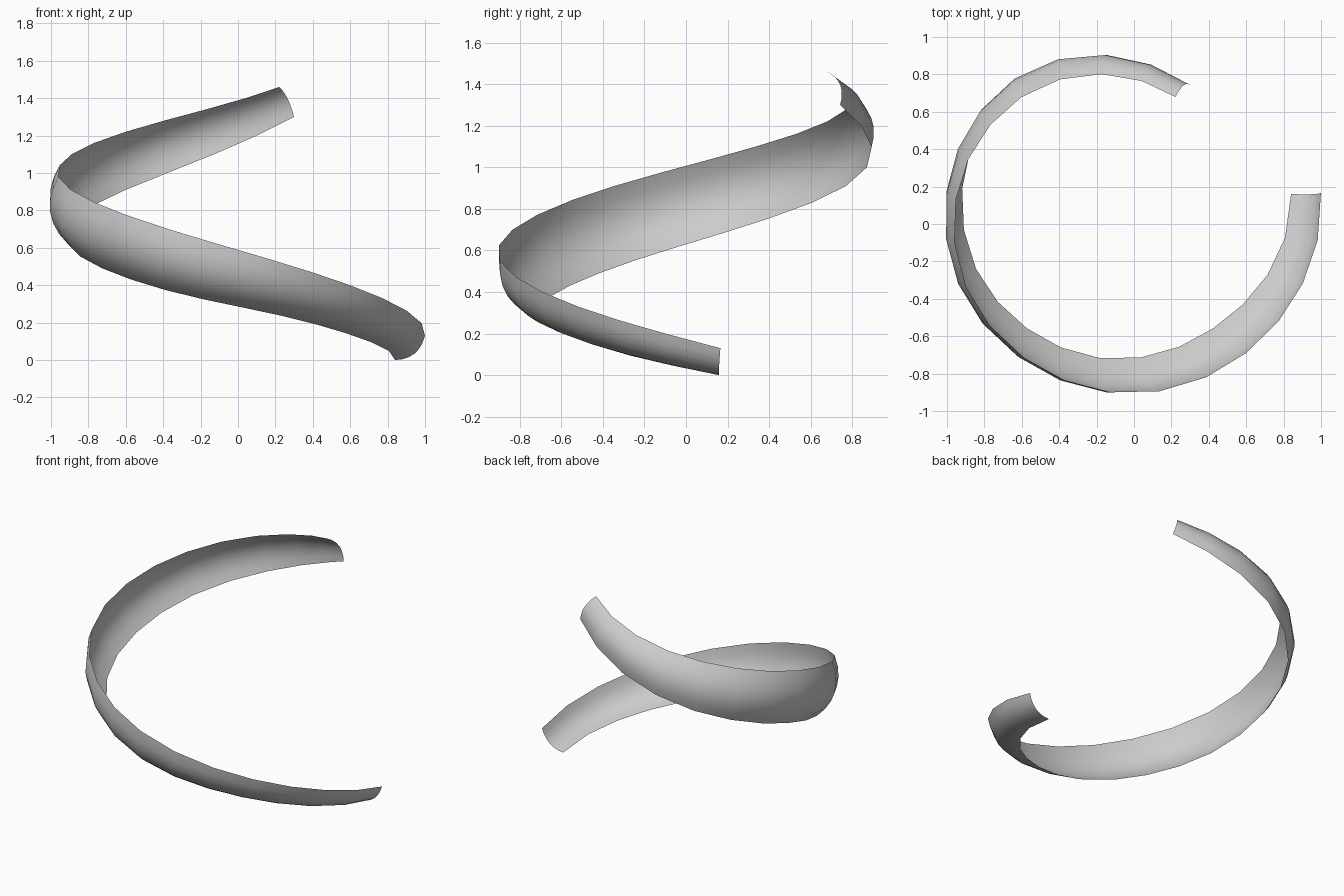
import bpy
import bmesh
from math import cos, sin, radians
from mathutils import Vector

if "Cube" in bpy.data.objects:
    bpy.data.objects.remove(bpy.data.objects["Cube"], do_unlink=True)

RIBS = 20      # segments along the spiral
ACROSS = 6     # segments across the band
BULGE = 0.19   # arc height of the cross-section relative to its width

# Guide rails in cylindrical form: radius, angle in degrees, height
LOWER = [(.855, 10.8, 0), (.70, -53, .19), (.767, -120.6, .375),
         (.91, -178, .62), (.976, -232, .91), (.80, -292, 1.30)]
UPPER = [(1.013, 9.4, .13), (.914, -49, .40), (.914, -114, .70),
         (.965, -174, .98), (.907, -228.4, 1.22), (.715, -288, 1.46)]


def rail_point(keys, t):
    """Smoothly interpolate a rail at t from 0 to 1."""
    k = [Vector(p) for p in keys]
    k = [2 * k[0] - k[1]] + k + [2 * k[-1] - k[-2]]
    s = t * (len(keys) - 1)
    i = min(int(s), len(keys) - 2)
    f = s - i
    a, b, c, d = k[i:i + 4]
    r, ang, z = b + (c - a) * f / 2 + (a - 2.5 * b + 2 * c - d / 2) * f**2 \
        + (1.5 * (b - c) + (d - a) / 2) * f**3
    return Vector((r * cos(radians(ang)), r * sin(radians(ang)), z))


def rib(i):
    """Curved cross-section between the two rails, bowed outwards."""
    lo, up = (rail_point(keys, i / RIBS) for keys in (LOWER, UPPER))
    mid = (lo + up) / 2
    chord = up - lo
    along = Vector((mid.y, -mid.x, 0.25))
    out = chord.cross(along).normalized()
    if out.dot(Vector((mid.x, mid.y, 0))) < 0:
        out.negate()
    steps = [j / ACROSS for j in range(ACROSS + 1)]
    return [lo + chord * t + out * chord.length * BULGE * 4 * t * (1 - t) for t in steps]


# Spiral band
bm = bmesh.new()
rows = [[bm.verts.new(p) for p in rib(i)] for i in range(RIBS + 1)]
for a, b in zip(rows, rows[1:]):
    for j in range(ACROSS):
        bm.faces.new((a[j], a[j + 1], b[j + 1], b[j])).smooth = True
bm.normal_update()
centre_face = bm.faces[:][len(bm.faces) // 2]
if centre_face.normal.dot(centre_face.calc_center_median()) < 0:
    bmesh.ops.reverse_faces(bm, faces=bm.faces[:])
mesh = bpy.data.meshes.new("spiral_band")
bm.to_mesh(mesh)
bm.free()
band = bpy.data.objects.new("spiral_band", mesh)
bpy.context.collection.objects.link(band)

# Plain light grey
grey = bpy.data.materials.new("light_grey")
grey.use_nodes = True
colour = (0.6, 0.6, 0.6, 1)
grey.diffuse_color = colour
grey.node_tree.nodes["Principled BSDF"].inputs["Base Color"].default_value = colour
mesh.materials.append(grey)
